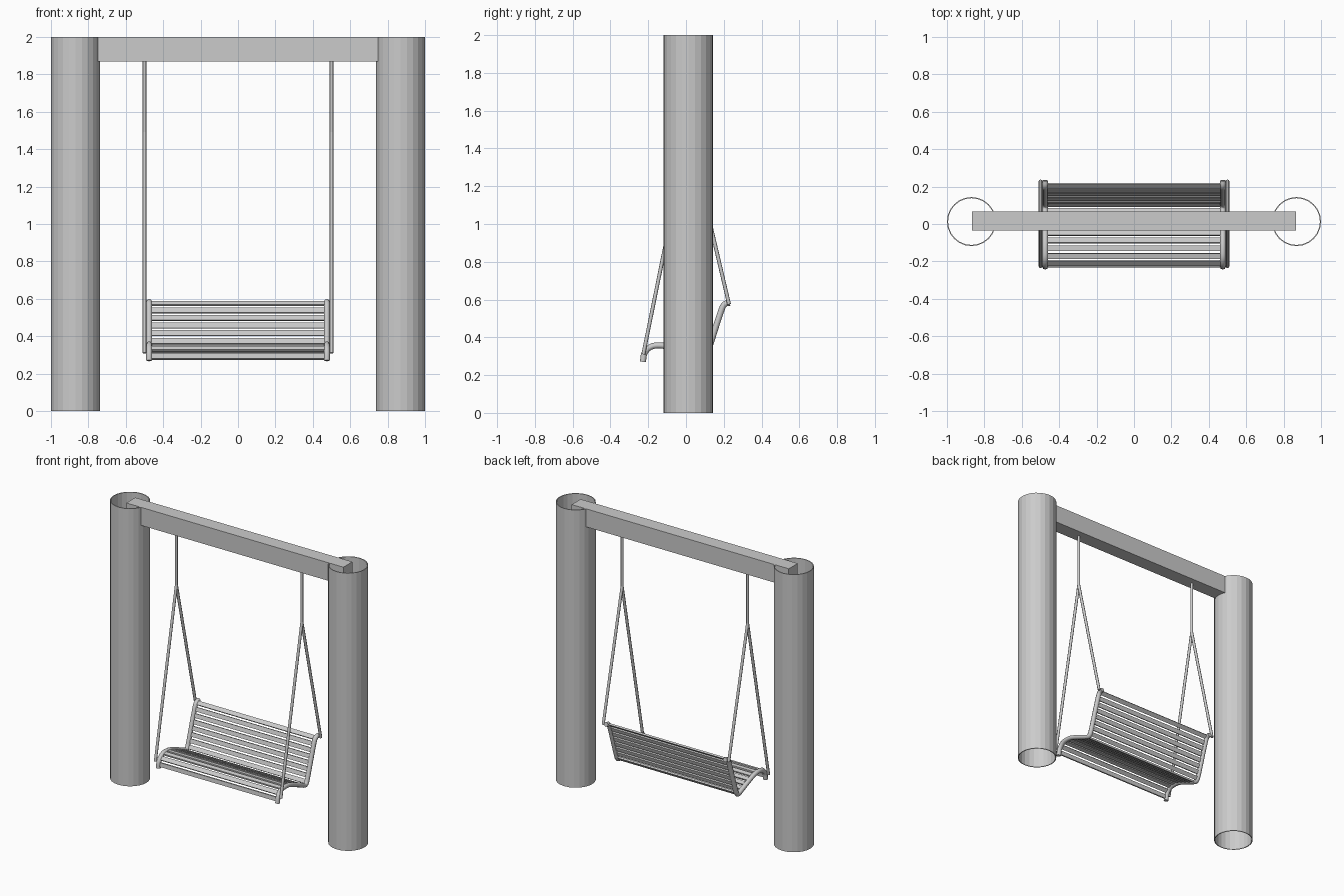
import bpy, bmesh, math
from mathutils import Vector, Matrix

if "Cube" in bpy.data.objects:
    bpy.data.objects.remove(bpy.data.objects["Cube"])


def new_object(name, bm):
    bmesh.ops.recalc_face_normals(bm, faces=bm.faces)
    mesh = bpy.data.meshes.new(name)
    bm.to_mesh(mesh)
    bm.free()
    obj = bpy.data.objects.new(name, mesh)
    bpy.context.collection.objects.link(obj)
    return obj


def box(bm, center, size, tilt=0.0):
    m = Matrix.Translation(center) @ Matrix.Rotation(tilt, 4, 'X') @ Matrix.Diagonal((*size, 1))
    bmesh.ops.create_cube(bm, size=1, matrix=m)


def tube(name, points, radius):
    """Round bar swept along a polyline, with closed ends."""
    curve = bpy.data.curves.new(name, 'CURVE')
    curve.dimensions = '3D'
    curve.bevel_depth = radius
    curve.bevel_resolution = 2
    curve.use_fill_caps = True
    spline = curve.splines.new('POLY')
    spline.points.add(len(points) - 1)
    for p, co in zip(spline.points, points):
        p.co = (*co, 1)
    obj = bpy.data.objects.new(name, curve)
    bpy.context.collection.objects.link(obj)


def chaikin(pts, rounds=2):
    for _ in range(rounds):
        out = [pts[0]]
        for a, b in zip(pts, pts[1:]):
            out += [a.lerp(b, 0.25), a.lerp(b, 0.75)]
        pts = out + [pts[-1]]
    return pts


def at_length(pts, dist):
    """Point and direction at a distance along a polyline."""
    for a, b in zip(pts, pts[1:]):
        seg = (b - a).length
        if dist <= seg:
            return a.lerp(b, dist / seg), (b - a).normalized()
        dist -= seg
    return pts[-1], (pts[-1] - pts[-2]).normalized()


# hollow, open-ended posts
MID_Y = 0.013
SIDES = 24
for side, label in ((-1, "left"), (1, "right")):
    bm = bmesh.new()
    rings = []
    for r, z in ((0.131, 0), (0.131, 2), (0.125, 2), (0.125, 0)):
        rings.append([bm.verts.new((side * 0.869 + r * math.cos(2 * math.pi * i / SIDES),
                                    MID_Y + r * math.sin(2 * math.pi * i / SIDES), z))
                      for i in range(SIDES)])
    for k in range(4):
        a, b = rings[k], rings[(k + 1) % 4]
        for i in range(SIDES):
            j = (i + 1) % SIDES
            bm.faces.new((a[i], a[j], b[j], b[i]))
    new_object(label + "_post", bm)

# top beam running into the posts
bm = bmesh.new()
box(bm, (0, 0.015, 1.935), (1.73, 0.102, 0.13))
new_object("top_beam", bm)

# seat profile in (y, z), from front lip to top of backrest
profile = chaikin([Vector(p) for p in (
    (-0.228, 0.27), (-0.222, 0.32), (-0.185, 0.355), (-0.13, 0.358), (-0.08, 0.348),
    (0.04, 0.297), (0.097, 0.272), (0.12, 0.335), (0.185, 0.54), (0.202, 0.578), (0.232, 0.583))])

# side frames and hanging rods
for side, label in ((-1, "left"), (1, "right")):
    tube(label + "_seat_frame", [(side * 0.475, p.x, p.y) for p in profile], 0.016)
    split = (side * 0.5, MID_Y, 1.49)
    tube(label + "_upper_rod", [(side * 0.5, MID_Y, 1.88), split], 0.01)
    tube(label + "_front_rod", [split, (side * 0.5, -0.226, 0.31)], 0.01)
    tube(label + "_back_rod", [split, (side * 0.5, 0.228, 0.575)], 0.01)

# slats spaced evenly along the profile
total = sum((b - a).length for a, b in zip(profile, profile[1:]))
COUNT = 17
bm = bmesh.new()
for i in range(COUNT):
    p, d = at_length(profile, 0.026 + (total - 0.055) * i / (COUNT - 1))
    box(bm, (0, p.x, p.y), (0.93, 0.029, 0.012), math.atan2(d.y, d.x))
new_object("seat_slats", bm)
